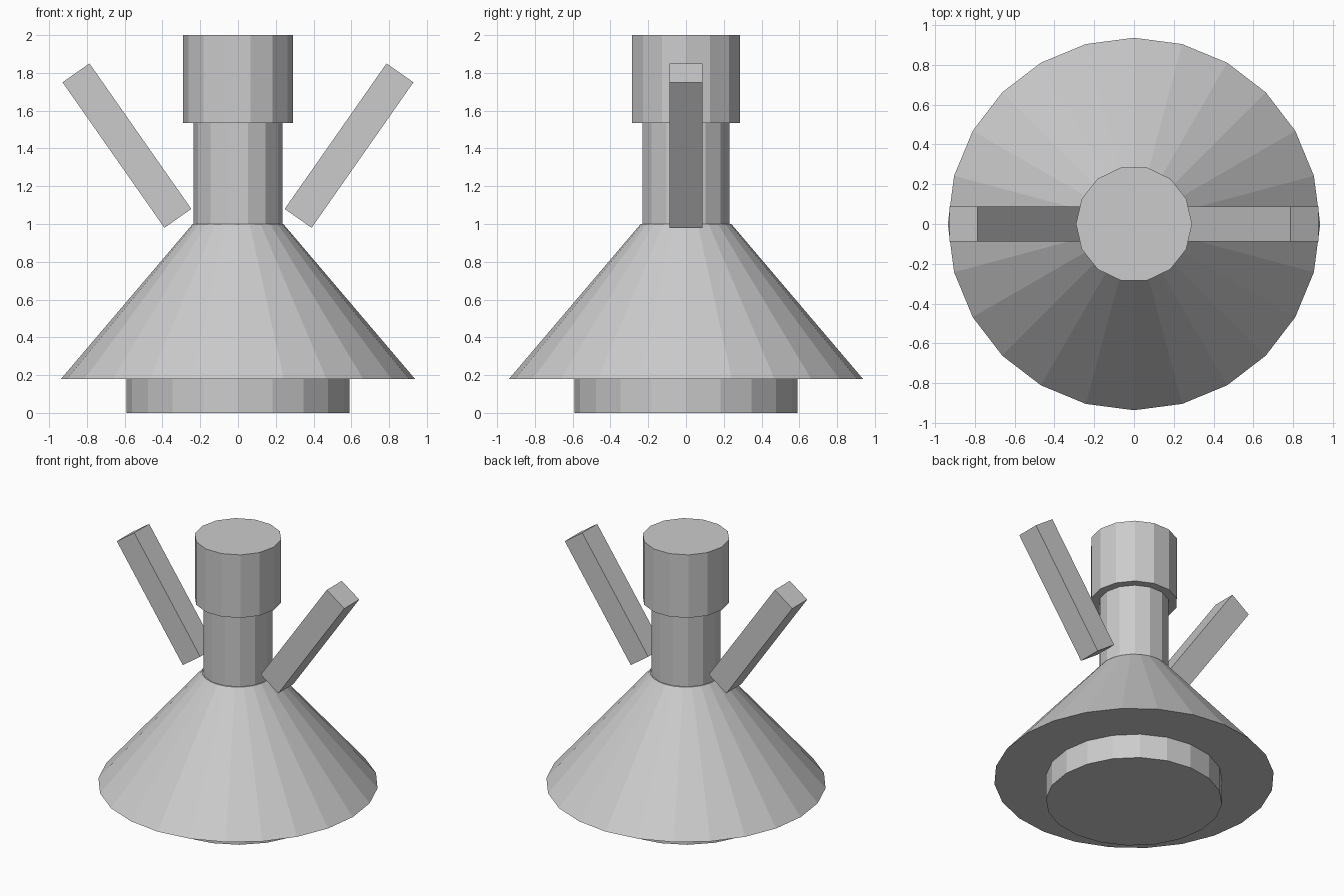
import bpy
import math

if "Cube" in bpy.data.objects:
    bpy.data.objects.remove(bpy.data.objects["Cube"])

grey = bpy.data.materials.new("plain_grey")
grey.diffuse_color = (0.6, 0.6, 0.6, 1)
grey.use_nodes = True
grey.node_tree.nodes["Principled BSDF"].inputs["Base Color"].default_value = grey.diffuse_color


def finish(name):
    ob = bpy.context.object
    ob.name = name
    ob.data.materials.clear()
    ob.data.materials.append(grey)
    return ob


def frustum(name, sides, r_bottom, r_top, z0, z1):
    """Flat-sided round part between two heights, with a corner on the x axis."""
    bpy.ops.mesh.primitive_cone_add(
        vertices=sides, radius1=r_bottom, radius2=r_top, depth=z1 - z0,
        location=(0, 0, (z0 + z1) / 2))
    ob = finish(name)
    ob.rotation_euler.z = math.pi / 2
    return ob


# Stacked round parts, bottom to top
frustum("base", 20, 0.59, 0.59, 0.0, 0.18)
frustum("skirt", 24, 0.937, 0.24, 0.18, 1.0)
frustum("neck", 14, 0.235, 0.235, 1.0, 1.535)
frustum("head", 14, 0.292, 0.292, 1.535, 2.0)

# Square bars leaning outwards on both sides
for side, label in ((-1, "left"), (1, "right")):
    bpy.ops.mesh.primitive_cube_add(size=1, location=(side * 0.588, 0, 1.415))
    arm = finish(label + "_arm")
    arm.scale = (0.174, 0.174, 0.94)
    arm.rotation_euler.y = side * math.radians(35)
